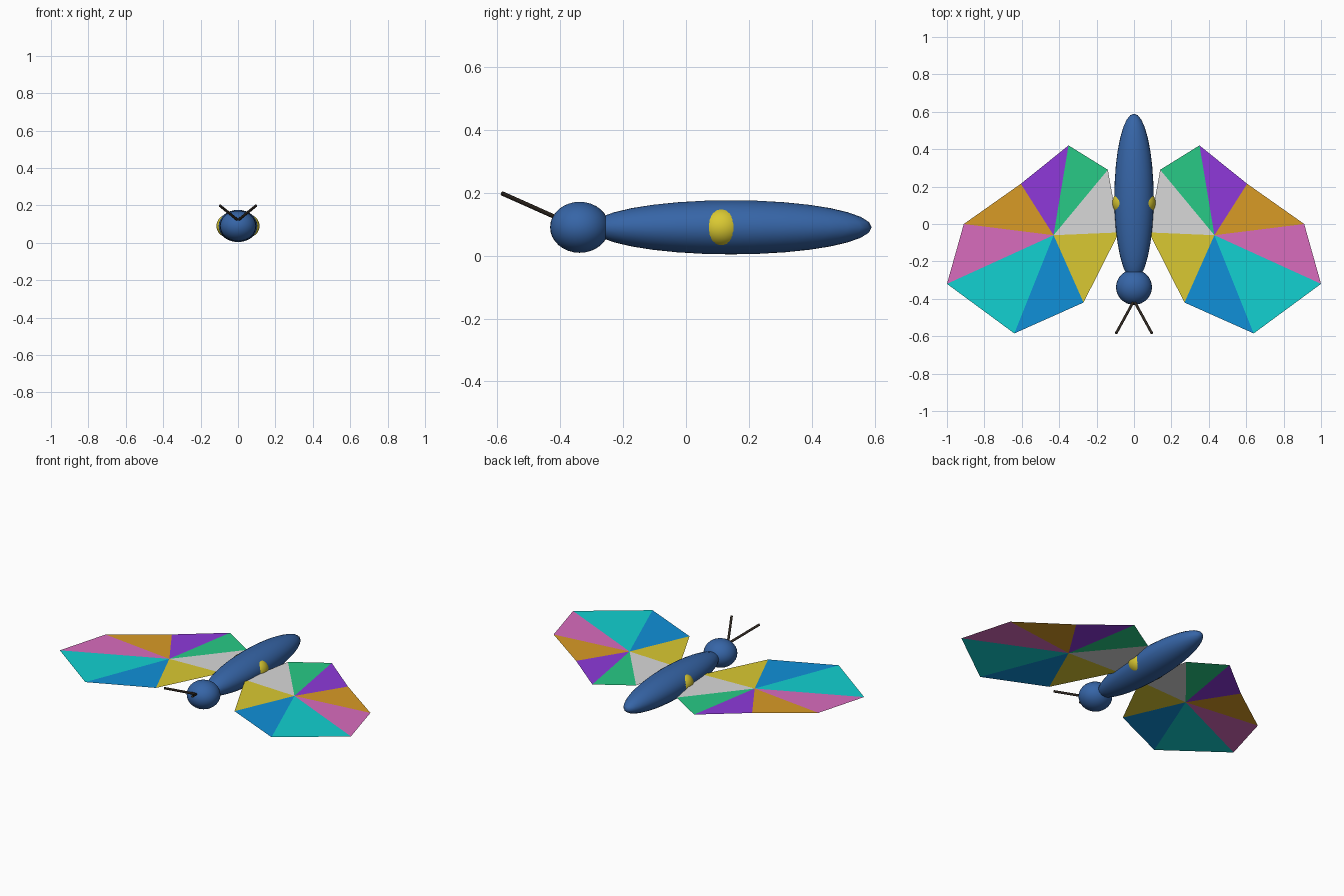
import bpy
import math
from mathutils import Vector

if "Cube" in bpy.data.objects:
    bpy.data.objects.remove(bpy.data.objects["Cube"])

MID = 0.09  # height of the body axis and wings


def material(name, rgb):
    """Flat colour given as 0-255 sRGB, stored linear."""
    mat = bpy.data.materials.new(name)
    lin = [(c / 255 / 12.92 if c < 11 else ((c / 255 + 0.055) / 1.055) ** 2.4) for c in rgb]
    mat.diffuse_color = (*lin, 1)
    mat.use_nodes = True
    mat.node_tree.nodes["Principled BSDF"].inputs["Base Color"].default_value = mat.diffuse_color
    return mat


body_blue = material("body_blue", (54, 101, 167))
dark_brown = material("dark_brown", (48, 40, 33))
yellow = material("yellow", (218, 201, 50))
wing_colours = [
    material("light_grey", (216, 216, 216)),
    material("green", (40, 202, 134)),
    material("purple", (142, 57, 218)),
    material("orange", (216, 155, 38)),
    material("pink", (216, 108, 189)),
    material("teal", (18, 209, 209)),
    material("blue", (16, 144, 216)),
    yellow,
]


def ellipsoid(name, centre, radii, mat):
    bpy.ops.mesh.primitive_uv_sphere_add(segments=32, ring_count=16, radius=1, location=centre)
    ob = bpy.context.object
    ob.name = name
    ob.scale = radii
    bpy.ops.object.transform_apply(location=False, rotation=False, scale=True)
    bpy.ops.object.shade_smooth()
    ob.data.materials.append(mat)
    return ob


def rod(name, start, end, radius, mat):
    a, b = Vector(start), Vector(end)
    bpy.ops.mesh.primitive_cylinder_add(vertices=12, radius=radius, depth=(b - a).length,
                                        location=(a + b) / 2)
    ob = bpy.context.object
    ob.name = name
    ob.rotation_euler = (b - a).to_track_quat('Z', 'Y').to_euler()
    bpy.ops.object.shade_smooth_by_angle(angle=math.radians(40))
    ob.data.materials.append(mat)


# Wing outline, walked from the root round the back edge to the front
HUB = (0.43, -0.06)
RIM = [(0.08, -0.045), (0.14, 0.29), (0.35, 0.42), (0.605, 0.215),
       (0.91, 0.0), (1.0, -0.32), (0.64, -0.585), (0.27, -0.42)]


def wing(name, side):
    """Flat fan of coloured triangles round the hub, facing up."""
    verts = [(side * x, y, MID) for x, y in [HUB] + RIM]
    n = len(RIM)
    faces = []
    for i in range(n):
        a, b = i + 1, (i + 1) % n + 1
        faces.append((0, b, a) if side > 0 else (0, a, b))
    mesh = bpy.data.meshes.new(name)
    mesh.from_pydata(verts, [], faces)
    for mat in wing_colours:
        mesh.materials.append(mat)
    for i, poly in enumerate(mesh.polygons):
        poly.material_index = i
    bpy.context.collection.objects.link(bpy.data.objects.new(name, mesh))


# Body and head
ellipsoid("body", (0, 0.143, MID), (0.105, 0.447, 0.086), body_blue)
ellipsoid("head", (0, -0.338, MID), (0.096, 0.094, 0.081), body_blue)

# Mirrored parts: wings, side spots, antennae
for label, s in (("right", 1), ("left", -1)):
    wing(label + "_wing", s)
    ellipsoid(label + "_spot", (s * 0.05, 0.113, MID), (0.065, 0.07, 0.063), yellow)
    rod(label + "_antenna", (0, -0.41, 0.12), (s * 0.096, -0.585, 0.198), 0.007, dark_brown)
